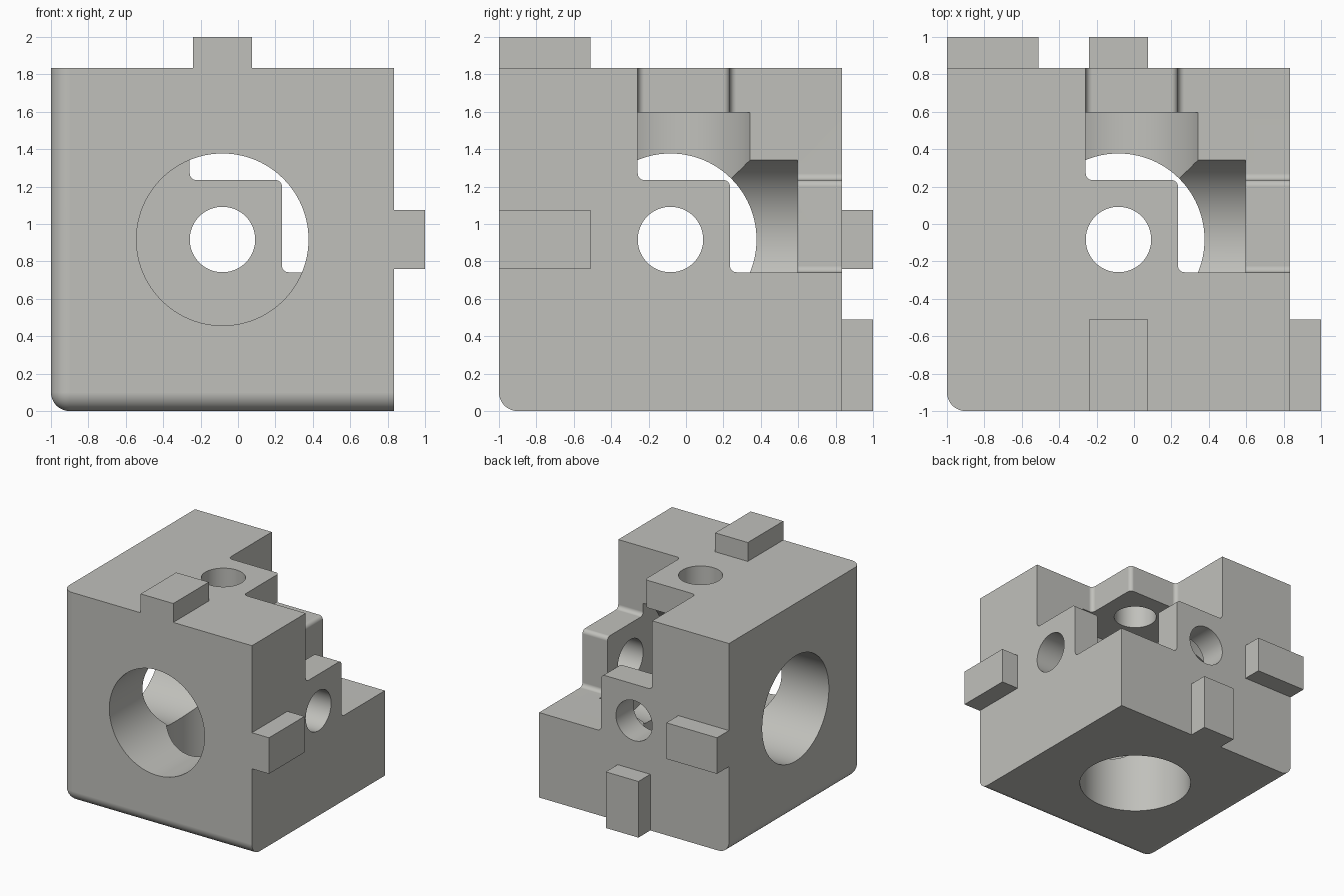
import bpy, bmesh, math
from mathutils import Vector

if "Cube" in bpy.data.objects:
    bpy.data.objects.remove(bpy.data.objects["Cube"])

# Key sizes, measured from the rounded corner of the block
SIZE = 1.835           # block edge
MID = 0.917            # bore centre line
A, B = 0.742, 1.235    # inner and outer walls of the corner notch
DEPTH = 1.595          # depth of the large bores
OFFSET = Vector((-1, -1, 0))

grey = bpy.data.materials.new("light_grey")
grey.diffuse_color = (0.53, 0.53, 0.50, 1)
grey.use_nodes = True
grey.node_tree.nodes["Principled BSDF"].inputs["Base Color"].default_value = grey.diffuse_color


def make_object(name, bm):
    bmesh.ops.recalc_face_normals(bm, faces=bm.faces)
    bmesh.ops.translate(bm, verts=bm.verts, vec=OFFSET)
    mesh = bpy.data.meshes.new(name)
    bm.to_mesh(mesh)
    bm.free()
    mesh.materials.append(grey)
    ob = bpy.data.objects.new(name, mesh)
    bpy.context.collection.objects.link(ob)
    return ob


def box_bm(lo, hi):
    bm = bmesh.new()
    bmesh.ops.create_cube(bm, size=1)
    for v in bm.verts:
        v.co = Vector([lo[i] if v.co[i] < 0 else hi[i] for i in range(3)])
    return bm


def prism(name, outline, d0, d1, axis):
    """Extrude an outline from d0 to d1 along an axis (cyclic order)."""
    def place(p, q, d):
        return [(d, p, q), (q, d, p), (p, q, d)][axis]
    bm = bmesh.new()
    low = [bm.verts.new(place(p, q, d0)) for p, q in outline]
    top = [bm.verts.new(place(p, q, d1)) for p, q in outline]
    n = len(outline)
    bm.faces.new(low[::-1])
    bm.faces.new(top)
    for i in range(n):
        j = (i + 1) % n
        bm.faces.new((low[i], low[j], top[j], top[i]))
    return make_object(name, bm)


def arc(cx, cy, r, start, end, n):
    return [(cx + r * math.cos(math.radians(start + (end - start) * i / n)),
             cy + r * math.sin(math.radians(start + (end - start) * i / n)))
            for i in range(n + 1)]


def cut(body, tool):
    mod = body.modifiers.new("cut", 'BOOLEAN')
    mod.operation = 'DIFFERENCE'
    mod.solver = 'EXACT'
    mod.object = tool
    bpy.context.view_layer.objects.active = body
    bpy.ops.object.modifier_apply(modifier=mod.name)
    bpy.data.objects.remove(tool, do_unlink=True)


# Block with the three edges at one corner rounded
bm = box_bm((0, 0, 0), (SIZE,) * 3)
edges = [e for e in bm.edges
         if sum(all(v.co[i] < 0.01 for v in e.verts) for i in range(3)) == 2]
bmesh.ops.bevel(bm, geom=edges, offset=0.1, segments=12, profile=0.5,
                affect='EDGES')
block = make_object("corner_block", bm)

# Large bores, then the small through holes
for axis in range(3):
    cut(block, prism("bore", arc(MID, MID, 0.46, 0, 360, 96)[:-1],
                     -0.2, DEPTH, axis))
for axis in range(3):
    cut(block, prism("hole", arc(MID, MID, 0.175, 0, 360, 64)[:-1],
                     1.0, 2.2, axis))

# Open the inside of the corner, leaving three drilled lugs
cut(block, make_object("corner", box_bm((A,) * 3, (DEPTH - 0.0015,) * 3)))
R, FAR = 0.035, 2.2
notch = ([(FAR, FAR), (A, FAR)]
         + arc(A + R, B + R, R, 180, 270, 6)
         + arc(B - R, B - R, R, 90, 0, 6)
         + arc(B + R, A + R, R, 180, 270, 6)
         + [(FAR, A)])
for axis in range(3):
    cut(block, prism("notch", notch, DEPTH - 0.005, FAR, axis))

# Smooth the bores and fillets only
bpy.ops.object.select_all(action='DESELECT')
block.select_set(True)
bpy.context.view_layer.objects.active = block
bpy.ops.object.shade_smooth_by_angle(angle=math.radians(30))
wn = block.modifiers.new("weighted_normals", 'WEIGHTED_NORMAL')
wn.keep_sharp = True

# Locating tabs on the outer faces
T0, T1, LONG = 0.76, 1.075, 0.49
tabs = {
    "top_tab": ((T0, 0, SIZE), (T1, LONG, 2)),
    "right_tab": ((SIZE, 0, T0), (2, LONG, T1)),
    "back_side_tab": ((0, SIZE, T0), (LONG, 2, T1)),
    "back_lower_tab": ((T0, SIZE, 0), (T1, 2, LONG)),
}
for name, (lo, hi) in tabs.items():
    make_object(name, box_bm(lo, hi))
